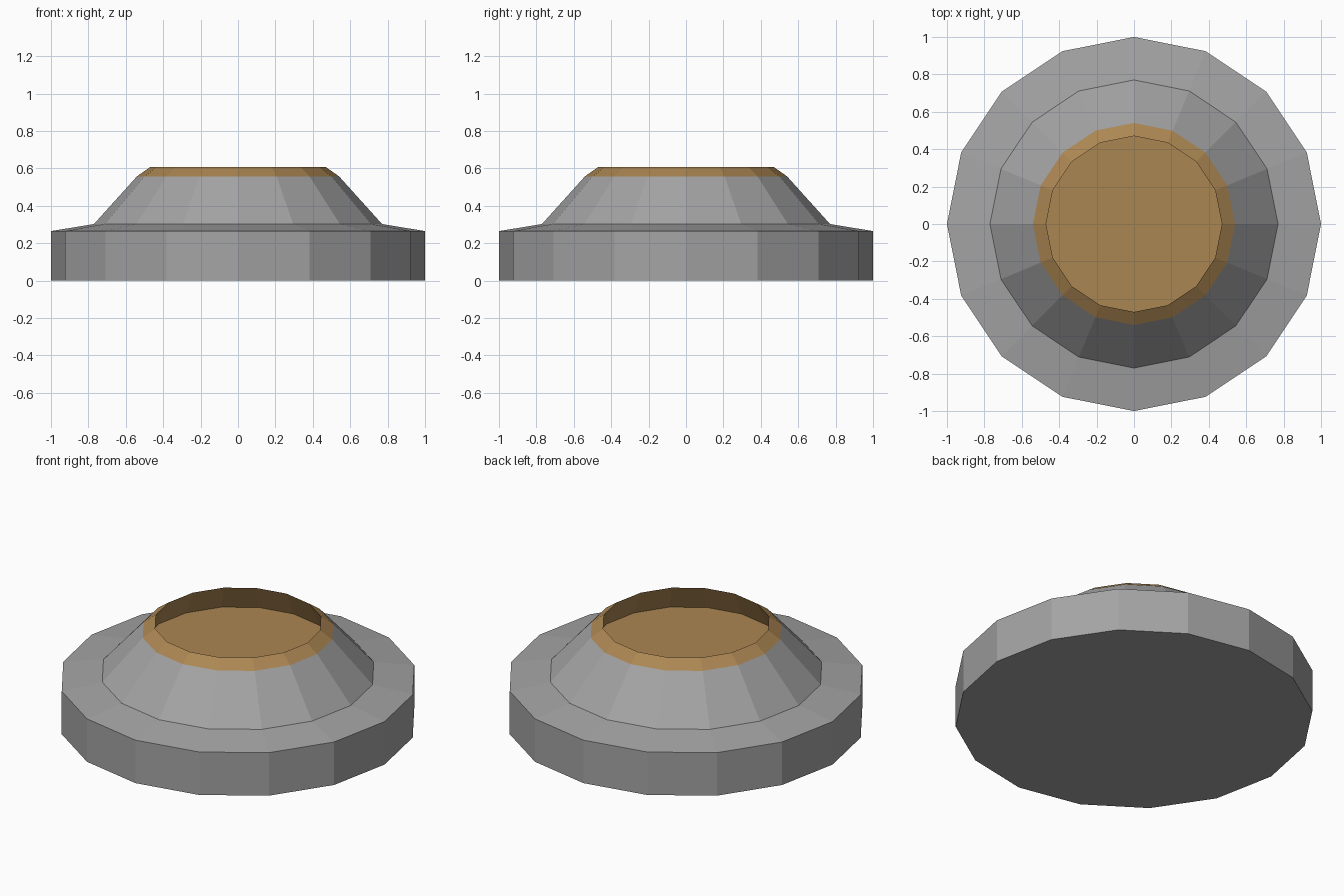
import bpy, bmesh, math

if "Cube" in bpy.data.objects:
    bpy.data.objects.remove(bpy.data.objects["Cube"])

SIDES = 16


def material(name, rgb):
    m = bpy.data.materials.new(name)
    m.diffuse_color = (*rgb, 1)
    m.use_nodes = True
    m.node_tree.nodes["Principled BSDF"].inputs["Base Color"].default_value = m.diffuse_color
    return m


grey = material("grey metal", (0.37, 0.37, 0.37))
tan = material("tan brass", (0.41, 0.24, 0.085))


def lathe(name, profile, mats, bands):
    """Spin (radius, z) points into a closed solid; bands gives a material per profile step."""
    bm = bmesh.new()
    rings = [[bm.verts.new((r * math.cos(a), r * math.sin(a), z))
              for a in (2 * math.pi * i / SIDES for i in range(SIDES))]
             for r, z in profile]
    for lower, upper, band in zip(rings, rings[1:], bands):
        for i in range(SIDES):
            j = (i + 1) % SIDES
            bm.faces.new((lower[i], lower[j], upper[j], upper[i])).material_index = band
    bm.faces.new(rings[0][::-1]).material_index = bands[0]
    bm.faces.new(rings[-1]).material_index = bands[-1]
    bmesh.ops.recalc_face_normals(bm, faces=bm.faces)
    mesh = bpy.data.meshes.new(name)
    bm.to_mesh(mesh)
    bm.free()
    for m in mats:
        mesh.materials.append(m)
    obj = bpy.data.objects.new(name, mesh)
    bpy.context.collection.objects.link(obj)
    return obj


# Base drum, sloped shoulder, cone, bevelled collar, then the recessed cup inside
lathe("round_base",
      [(1.0, 0.0), (1.0, 0.265), (0.77, 0.303), (0.54, 0.558),
       (0.47, 0.607), (0.54, 0.455)],
      [grey, tan], [0, 0, 0, 1, 1])
